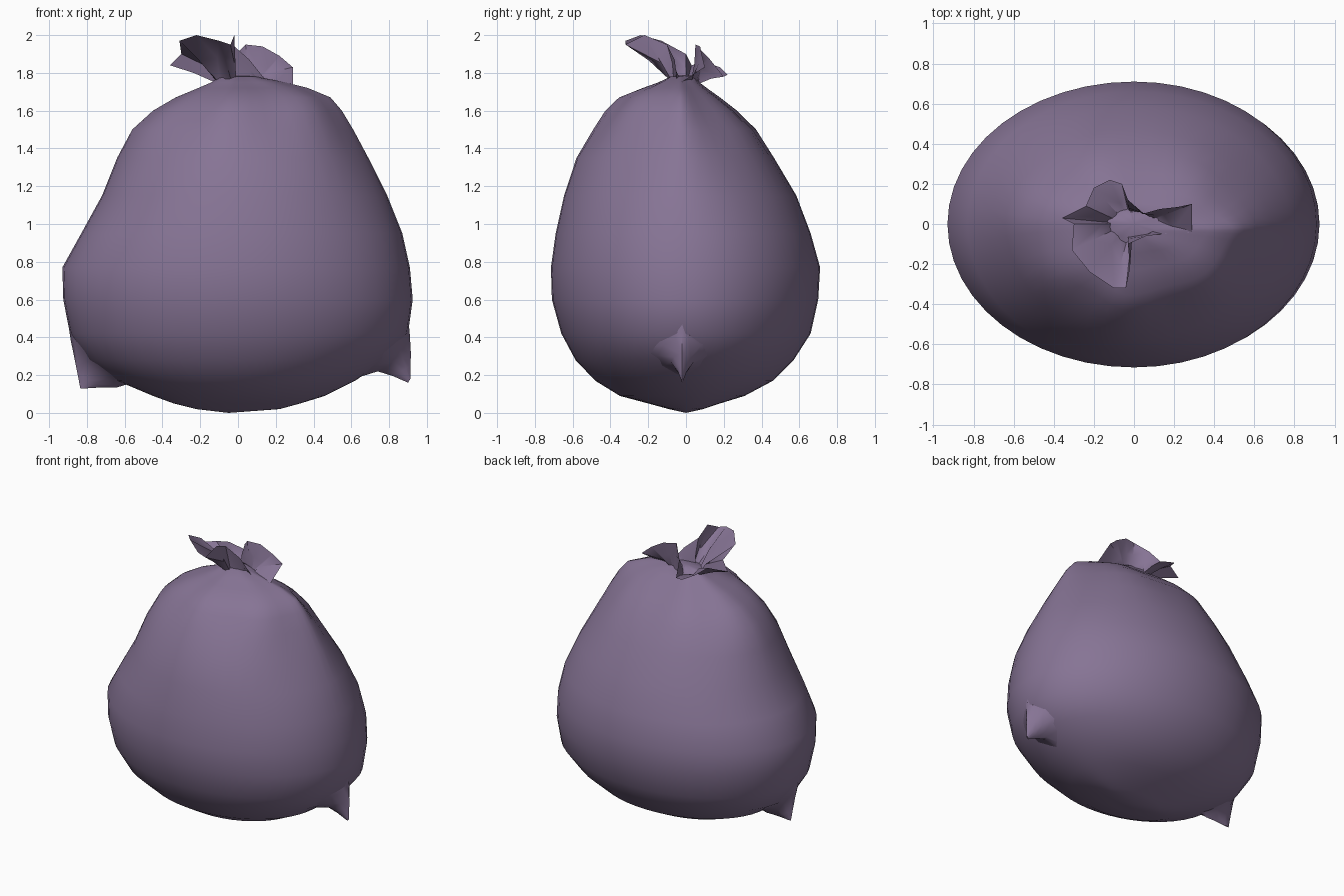
import bpy, bmesh, math

if "Cube" in bpy.data.objects:
    bpy.data.objects.remove(bpy.data.objects["Cube"])

mat = bpy.data.materials.new("dusty purple plastic")
mat.diffuse_color = (0.24, 0.175, 0.30, 1)
mat.use_nodes = True
mat.node_tree.nodes["Principled BSDF"].inputs["Base Color"].default_value = mat.diffuse_color


def make(name, bm, angle=45):
    bmesh.ops.recalc_face_normals(bm, faces=bm.faces)
    me = bpy.data.meshes.new(name)
    bm.to_mesh(me)
    bm.free()
    ob = bpy.data.objects.new(name, me)
    bpy.context.collection.objects.link(ob)
    me.materials.append(mat)
    bpy.ops.object.select_all(action='DESELECT')
    ob.select_set(True)
    bpy.context.view_layer.objects.active = ob
    bpy.ops.object.shade_smooth_by_angle(angle=math.radians(angle))
    return ob


def loft(rings, start=None, end=None):
    """Skin closed rings of points, with optional end points."""
    bm = bmesh.new()
    vs = [[bm.verts.new(p) for p in r] for r in rings]
    n = len(vs[0])
    for a, b in zip(vs, vs[1:]):
        for i in range(n):
            j = (i + 1) % n
            bm.faces.new((a[i], a[j], b[j], b[i]))
    for tip, ring in ((start, vs[0]), (end, vs[-1])):
        if tip:
            t = bm.verts.new(tip)
            for i in range(n):
                bm.faces.new((ring[i], ring[(i + 1) % n], t))
    return bm


# Bag body: height, then reach to left, right, front, back
PROFILE = [
    (0.02, .22, .22, .09, .09), (0.05, .34, .33, .20, .18),
    (0.09, .45, .46, .35, .31), (0.17, .64, .62, .48, .46),
    (0.28, .80, .78, .585, .57), (0.42, .89, .90, .66, .66),
    (0.60, .925, .925, .71, .70), (0.77, .93, .91, .715, .71),
    (0.95, .83, .87, .69, .66), (1.15, .72, .79, .645, .585),
    (1.35, .64, .69, .575, .47), (1.50, .56, .61, .48, .375),
    (1.60, .45, .55, .41, .27), (1.67, .33, .49, .34, .18),
    (1.72, .21, .37, .22, .11), (1.75, .14, .25, .14, .07),
    (1.78, .10, .10, .08, .06)]
N = 48
rings = []
for z, xl, xr, yf, yb in PROFILE:
    ring = []
    high = max(0, min(1, (z - 1.0) / 0.6))
    for i in range(N):
        t = 2 * math.pi * i / N
        c, s = math.cos(t), math.sin(t)
        # side folds sharpen towards the shoulders
        p = 1 + (0.45 if c > 0 else 0.15) * high * abs(c)
        y = (yb if s > 0 else yf) * math.copysign(abs(s) ** p, s)
        x = (xr if c > 0 else xl) * c
        # gathers near the tie
        k = 1 + 0.05 * high ** 3 * math.sin(7 * t + 0.6) * abs(s)
        ring.append((x * k, y * k - 0.03 * high * max(0, c), z))
    rings.append(ring)
make("bag_body", loft(rings, (-0.05, 0, 0), (0, 0, 1.79)), 60)


# Pinched bottom corners: each section is (upper xz, lower xz, half thickness)
def corner(name, sections):
    rings = []
    for (ux, uz), (lx, lz), th in sections:
        ring = []
        for i in range(12):
            t = 2 * math.pi * i / 12
            f = 0.5 + 0.5 * math.cos(t)
            s = math.sin(t)
            ring.append((lx + (ux - lx) * f, -0.02 + th * s * abs(s),
                         lz + (uz - lz) * f))
        rings.append(ring)
    make(name, loft(rings), 60)


corner("right_corner", [
    ((.90, .52), (.55, .17), .26), ((.91, .41), (.66, .195), .13),
    ((.915, .32), (.74, .22), .06), ((.914, .25), (.82, .195), .025),
    ((.913, .18), (.90, .16), .004)])
corner("left_corner", [
    ((-.90, .48), (-.52, .15), .26), ((-.885, .38), (-.59, .15), .13),
    ((-.87, .31), (-.64, .135), .06), ((-.85, .21), (-.72, .135), .025),
    ((-.835, .13), (-.80, .13), .004)])

# Ruffled mouth above the tie, anticlockwise from the right
RIM = [
    (.29, -.04, 1.74), (.29, .10, 1.83), (.22, .085, 1.89),
    (.13, .075, 1.94), (.04, .05, 1.95), (-.03, .12, 1.88),
    (-.06, .20, 1.78), (-.12, .22, 1.79), (-.20, .18, 1.83),
    (-.24, .09, 1.86), (-.36, .03, 1.84), (-.30, 0, 1.90),
    (-.31, -.13, 1.97), (-.22, -.24, 2.0), (-.10, -.32, 1.97),
    (-.04, -.32, 1.95), (-.02, -.22, 2.0), (-.03, -.10, 1.95),
    (.06, -.06, 1.87), (.14, -.05, 1.77)]
neck, mid = [], []
for i, (x, y, z) in enumerate(RIM):
    a = math.atan2(y, x)
    nx, ny = 0.10 * math.cos(a), 0.065 * math.sin(a)
    neck.append((nx, ny, 1.74))
    w = 0.40 + 0.12 * (-1) ** i
    mid.append((nx + (x - nx) * w, ny + (y - ny) * w,
                1.76 + (z - 1.76) * 0.5))
make("tied_mouth", loft([neck, mid, RIM], (0, 0, 1.74)), 40)
